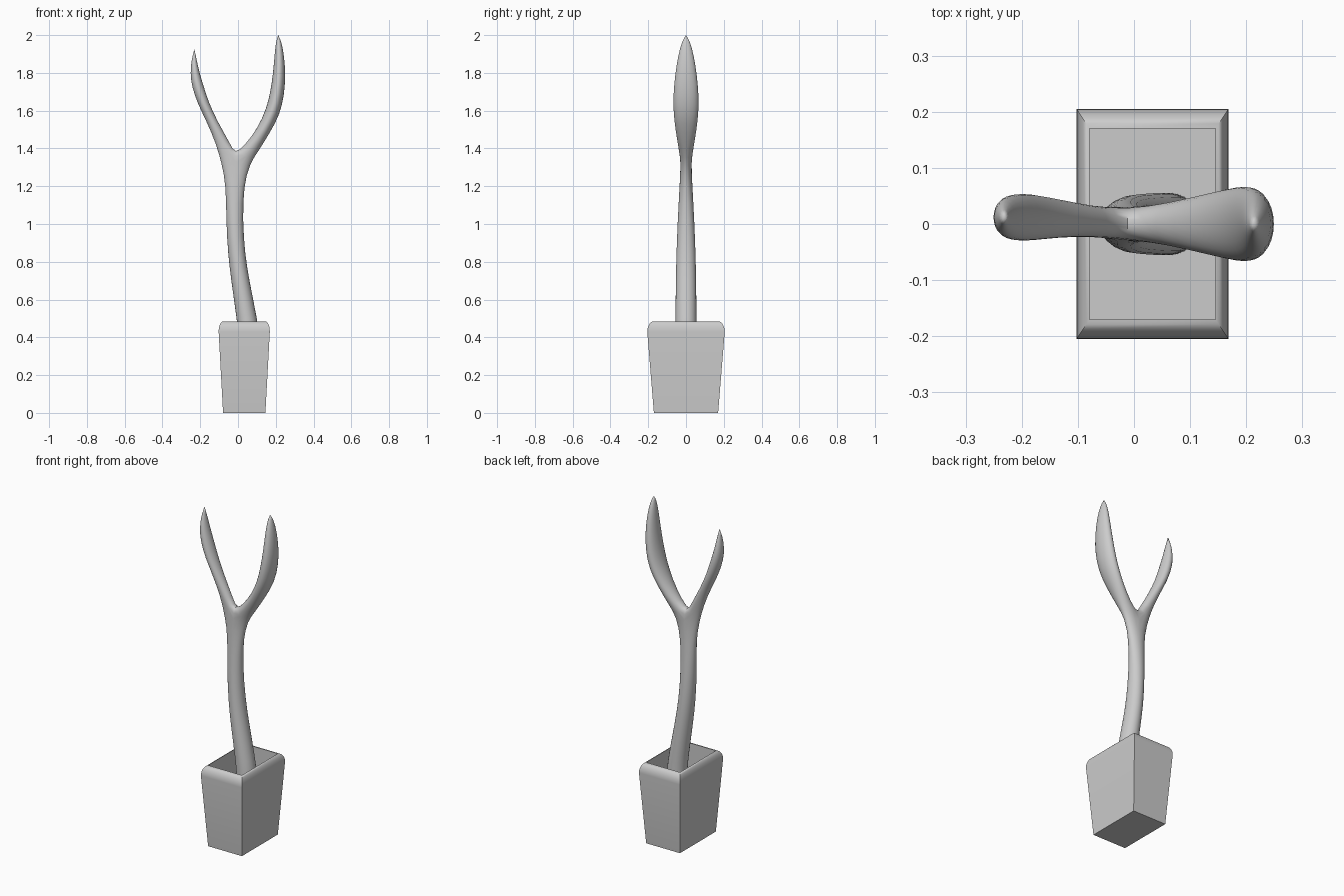
import bpy, bmesh, math

if "Cube" in bpy.data.objects:
    bpy.data.objects.remove(bpy.data.objects["Cube"])

N = 12
GROW = 1.04  # makes up for subdivision shrinkage


def finish(bm, name, angle, subdiv=0):
    bmesh.ops.recalc_face_normals(bm, faces=bm.faces)
    mesh = bpy.data.meshes.new(name)
    bm.to_mesh(mesh)
    bm.free()
    obj = bpy.data.objects.new(name, mesh)
    bpy.context.collection.objects.link(obj)
    if subdiv:
        m = obj.modifiers.new("smooth", 'SUBSURF')
        m.levels = m.render_levels = subdiv
    bpy.ops.object.select_all(action='DESELECT')
    obj.select_set(True)
    bpy.context.view_layer.objects.active = obj
    bpy.ops.object.shade_smooth_by_angle(angle=math.radians(angle))
    return obj


def bridge(bm, a, b):
    n = len(a)
    for i in range(n):
        j = (i + 1) % n
        bm.faces.new((a[i], a[j], b[j], b[i]))


def ring(bm, lx, lz, rx, rz, hy, yc=0.0):
    """Elliptic section between a left and a right silhouette point."""
    out = []
    for k in range(N):
        c, s = GROW * math.cos(math.tau * k / N), GROW * math.sin(math.tau * k / N)
        out.append(bm.verts.new(((lx + rx) / 2 + c * (rx - lx) / 2, yc + s * hy,
                                 (lz + rz) / 2 + c * (rz - lz) / 2)))
    return out


# Pot: tapered box, rounded rim, straight inner walls and a floor
bm = bmesh.new()
profile = [(.112, .17, 0)]
for i in range(7):
    a = math.pi / 2 * i / 6
    profile.append((.112 + .0235 * math.cos(a), .17 + .035 * math.cos(a), .43 + .055 * math.sin(a)))
profile.append((.112, .17, .25))
loops = [[bm.verts.new((.033 + sx * hx, sy * hy, z))
          for sx, sy in ((-1, -1), (1, -1), (1, 1), (-1, 1))] for hx, hy, z in profile]
for a, b in zip(loops, loops[1:]):
    bridge(bm, a, b)
bm.faces.new(loops[0])
bm.faces.new(loops[-1])
finish(bm, "pot", 35)

# Stem: left x, right x, z, half depth
bm = bmesh.new()
tip_crease = bm.verts.layers.float.new("crease_vert")
stem = [(.006, .118, .25, .056), (.003, .115, .40, .056), (-.005, .104, .485, .056),
        (-.036, .06, .70, .054), (-.053, .037, .84, .051), (-.063, .025, 1.02, .044),
        (-.063, .03, 1.2, .034)]
rows = [ring(bm, l, z, r, z, h) for l, r, z, h in stem]
rows.append(ring(bm, -.086, 1.32, .062, 1.32, .028))
for a, b in zip(rows, rows[1:]):
    bridge(bm, a, b)
fork = rows[-1]

# Saddle between the two branches
saddle = {}
for k in range(4, 9):
    s = math.sin(math.tau * k / N)
    saddle[k] = bm.verts.new((-.016, .026 * s, 1.33 + .042 * math.sqrt(1 - s * s)))
right_start = [fork[k] if k not in saddle else saddle[k] for k in range(N)]
left_start = [fork[k] if 3 <= k <= 9 else saddle[(6 - k) % N] for k in range(N)]


def branch(start, sections, tip):
    prev = start
    for sec in sections:
        cur = ring(bm, *sec)
        bridge(bm, prev, cur)
        prev = cur
    t = bm.verts.new(tip)
    t[tip_crease] = 1.0
    for i in range(N):
        bm.faces.new((prev[i], prev[(i + 1) % N], t))


# Leaf branches: left x, z, right x, z, half depth, y centre
branch(right_start, [
    (.035, 1.415, .108, 1.385, .039), (.106, 1.51, .17, 1.485, .056),
    (.15, 1.61, .222, 1.58, .067), (.172, 1.70, .244, 1.68, .067),
    (.186, 1.80, .252, 1.78, .058), (.194, 1.90, .245, 1.89, .041),
    (.201, 1.965, .230, 1.965, .022)], (.213, 0, 2.0))
branch(left_start, [
    (-.118, 1.43, -.041, 1.425, .027, .005), (-.165, 1.54, -.107, 1.54, .034, .010),
    (-.215, 1.64, -.154, 1.64, .042, .012), (-.245, 1.73, -.182, 1.73, .042, .012),
    (-.253, 1.80, -.204, 1.80, .035, .012), (-.246, 1.87, -.219, 1.87, .021, .012)],
    (-.231, .012, 1.925))
finish(bm, "plant_stem_and_leaves", 80, 1)
